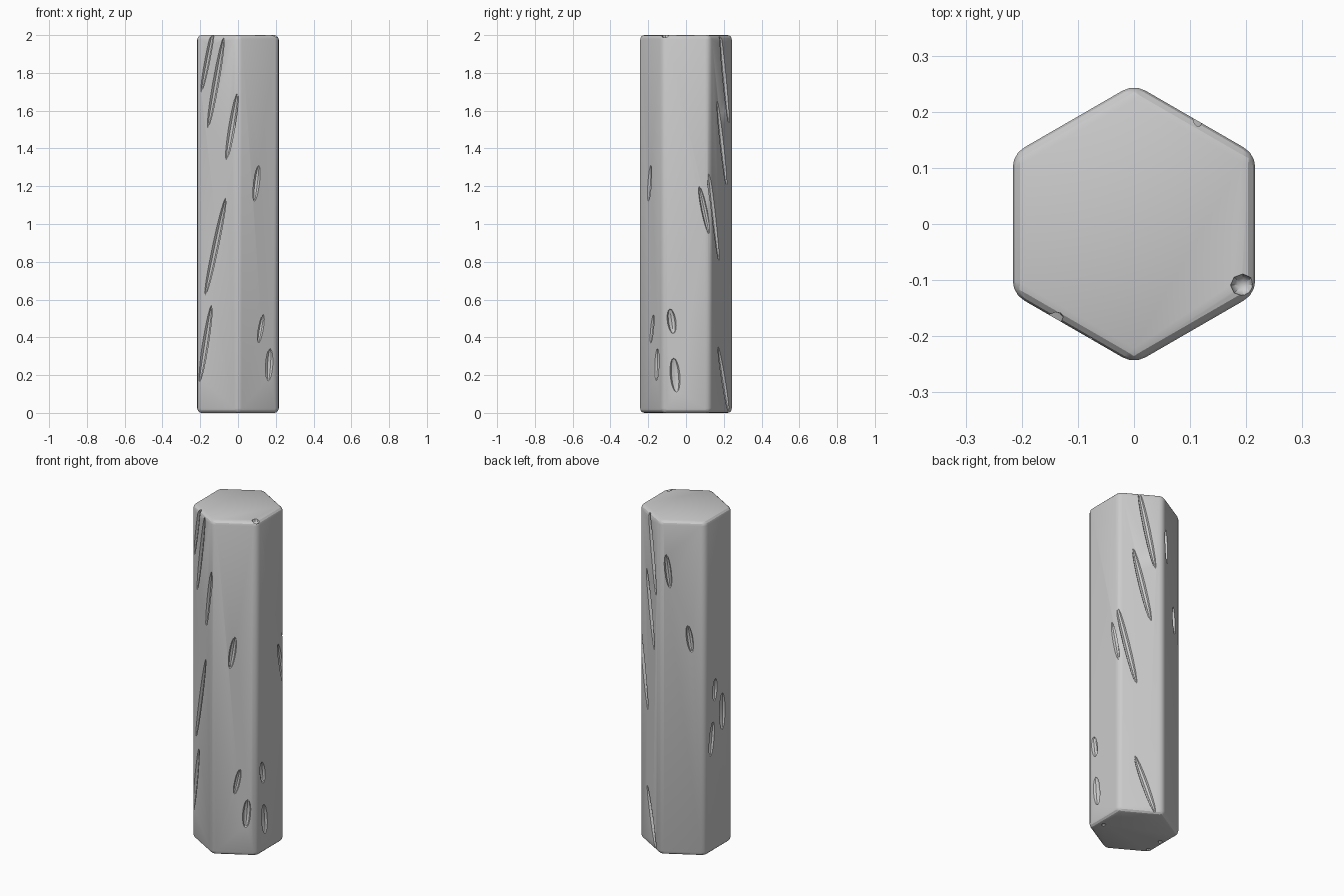
import bpy, bmesh
from math import sin, cos, tan, pi, radians
from mathutils import Matrix, Vector

if "Cube" in bpy.data.objects:
    bpy.data.objects.remove(bpy.data.objects["Cube"])

APOTHEM, HEIGHT = 0.216, 2.0

# hexagonal bar with a point towards the front and all edges rounded
bpy.ops.mesh.primitive_cylinder_add(vertices=6, radius=APOTHEM / cos(pi / 6),
                                    depth=HEIGHT, location=(0, 0, HEIGHT / 2))
bar = bpy.context.object
bar.name = "hexagonal_bar"
bpy.ops.object.transform_apply(location=True, rotation=True, scale=True)
bev = bar.modifiers.new("rounded_edges", 'BEVEL')
bev.width, bev.segments = 0.024, 3
bpy.ops.object.modifier_apply(modifier=bev.name)

# chisel marks: side angle, start (u, z), end (u, z), half width, depth
marks = [
    # front left: long slanted cuts
    (240, -.100, 1.70, -.020, 2.06, .015, .018),
    (240, -.060, 1.51, .038, 1.99, .018, .020),
    (240, .053, 1.34, .123, 1.70, .019, .018),
    (240, -.077, .62, .050, 1.14, .018, .020),
    (240, -.112, .16, -.037, .57, .018, .020),
    # front right: short nicks
    (300, -.025, 1.12, .002, 1.31, .018, .018),
    (300, .000, .37, .030, .52, .015, .015),
    (300, .060, .17, .072, .34, .022, .018),
    # right
    (0, -.067, .42, -.085, .55, .023, .018),
    (0, -.050, .11, -.066, .29, .026, .018),
    (0, .070, 1.20, .125, .94, .016, .018),
    # back right: long slanted cuts
    (60, -.140, 1.31, -.024, .80, .018, .020),
    (60, -.044, 1.65, .056, 1.20, .018, .020),
    (60, -.014, 2.02, .080, 1.53, .018, .020),
    (60, -.034, .35, .080, .00, .018, .018),
    # back left
    (120, -.090, 1.80, -.068, 1.60, .018, .018),
    (120, .028, 1.38, .050, 1.22, .018, .018),
    # left
    (180, -.030, 1.03, -.040, .90, .020, .015),
    (180, .035, .92, .035, .70, .026, .018),
    (180, -.052, .78, -.078, .58, .022, .016),
]


def dent(bm, axes, centre, size):
    """Low-poly stretched ball used as a cutter."""
    m = Matrix.Translation(centre) @ Matrix(axes).transposed().to_4x4()
    bmesh.ops.create_uvsphere(bm, u_segments=8, v_segments=8, radius=1,
                              matrix=m @ Matrix.Diagonal((*size, 1)))


bm = bmesh.new()
for deg, u1, z1, u2, z2, half, depth in marks:
    a = radians(deg)
    n = Vector((cos(a), sin(a), 0))
    t = Vector((-sin(a), cos(a), 0))
    p1 = n * APOTHEM + t * u1 + Vector((0, 0, z1))
    p2 = n * APOTHEM + t * u2 + Vector((0, 0, z2))
    run = (p2 - p1).normalized()
    dent(bm, (n, run.cross(n), run), (p1 + p2) / 2,
         (depth, half, (p2 - p1).length / 2))

# small dents in the top corner and the underside
xyz = (Vector((1, 0, 0)), Vector((0, 1, 0)), Vector((0, 0, 1)))
dent(bm, xyz, (.194, -.109, 2.0), (.022, .020, .022))
for x, y in ((.173, -.05), (-.180, .006), (-.185, -.10)):
    dent(bm, xyz, (x, y, 0), (.012, .012, .012))

mesh = bpy.data.meshes.new("chisel_cutters")
bm.to_mesh(mesh)
bm.free()
cutter = bpy.data.objects.new("chisel_cutters", mesh)
bpy.context.collection.objects.link(cutter)
cutter.hide_render = True

cut = bar.modifiers.new("chisel_marks", 'BOOLEAN')
cut.operation, cut.solver, cut.object = 'DIFFERENCE', 'EXACT', cutter
cut.use_self = True
bpy.context.view_layer.objects.active = bar
bpy.ops.object.modifier_apply(modifier=cut.name)
bpy.data.objects.remove(cutter)

bar.select_set(True)
bpy.ops.object.shade_smooth_by_angle(angle=radians(25))
